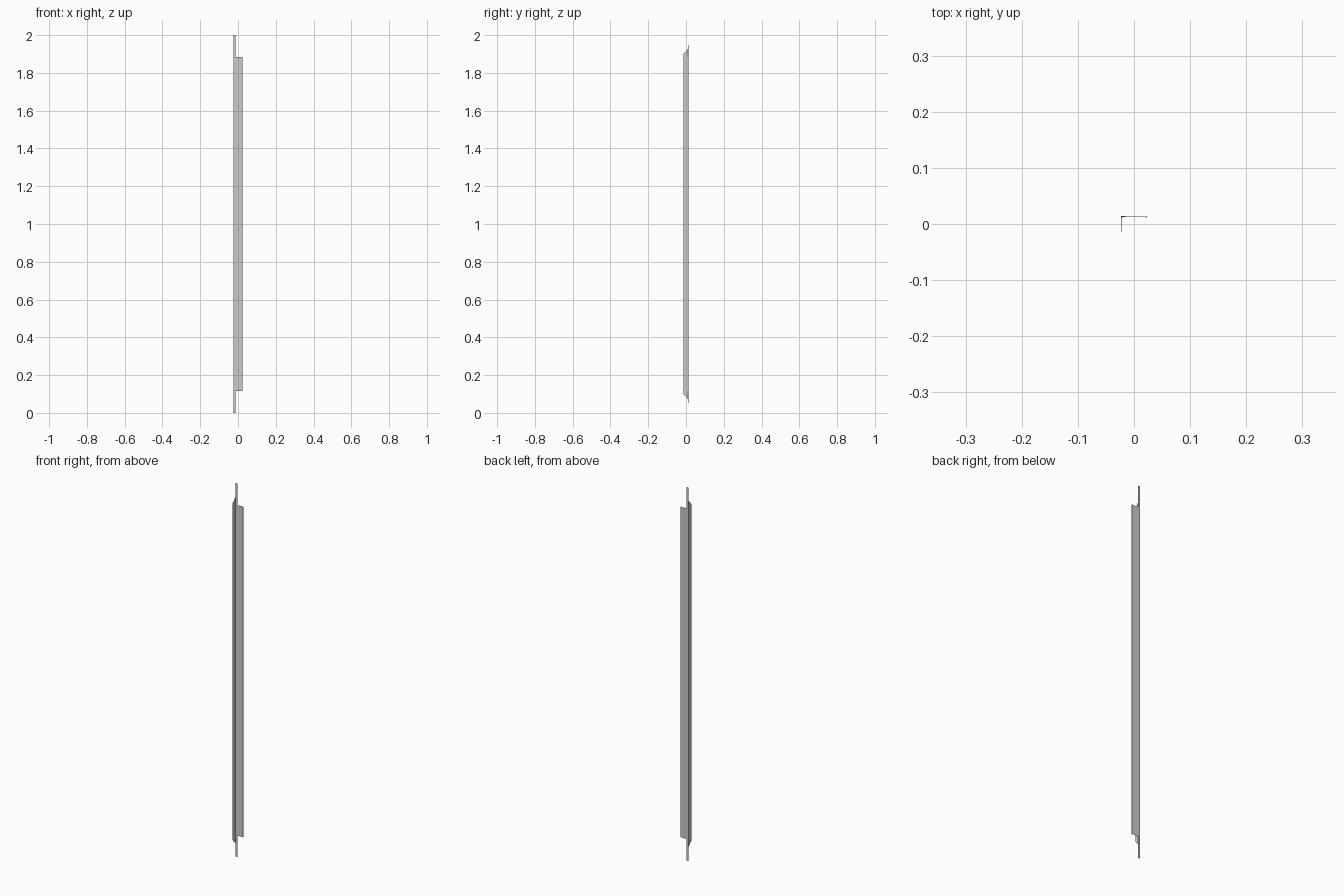
import bpy, bmesh

if "Cube" in bpy.data.objects:
    bpy.data.objects.remove(bpy.data.objects["Cube"])

A, B = 0.0235, 0.0145      # half width, half depth
TAB = -0.012               # inner edge of the end tabs
Z_WEB, Z_FLANGE = 0.115, 0.072
LIP = 0.004

bm = bmesh.new()


def v(x, y, z):
    return bm.verts.new((x, y, z))


# Back web with a narrow tab at each end
fl_lo, fl_hi = v(-A, B, Z_FLANGE), v(-A, B, 2 - Z_FLANGE)
lip_lo, lip_hi = v(A, B, Z_WEB), v(A, B, 2 - Z_WEB)
bm.faces.new([v(-A, B, 0), fl_lo, fl_hi, v(-A, B, 2), v(TAB, B, 2),
              v(TAB, B, 2 - Z_WEB), lip_hi, lip_lo,
              v(TAB, B, Z_WEB), v(TAB, B, 0)])

# Left flange with ends cut at 45 degrees
bm.faces.new([fl_hi, fl_lo, v(-A, -B, Z_FLANGE + 2 * B),
              v(-A, -B, 2 - Z_FLANGE - 2 * B)])

# Small folded lip on the right
bm.faces.new([lip_lo, lip_hi, v(A, B - LIP, 2 - Z_WEB), v(A, B - LIP, Z_WEB)])

mesh = bpy.data.meshes.new("folded_rail")
bm.to_mesh(mesh)
bm.free()
rail = bpy.data.objects.new("folded_rail", mesh)
bpy.context.collection.objects.link(rail)

# Sheet thickness, added inward
sheet = rail.modifiers.new("sheet_thickness", 'SOLIDIFY')
sheet.thickness = 0.0008
sheet.offset = -1
sheet.use_even_offset = True
